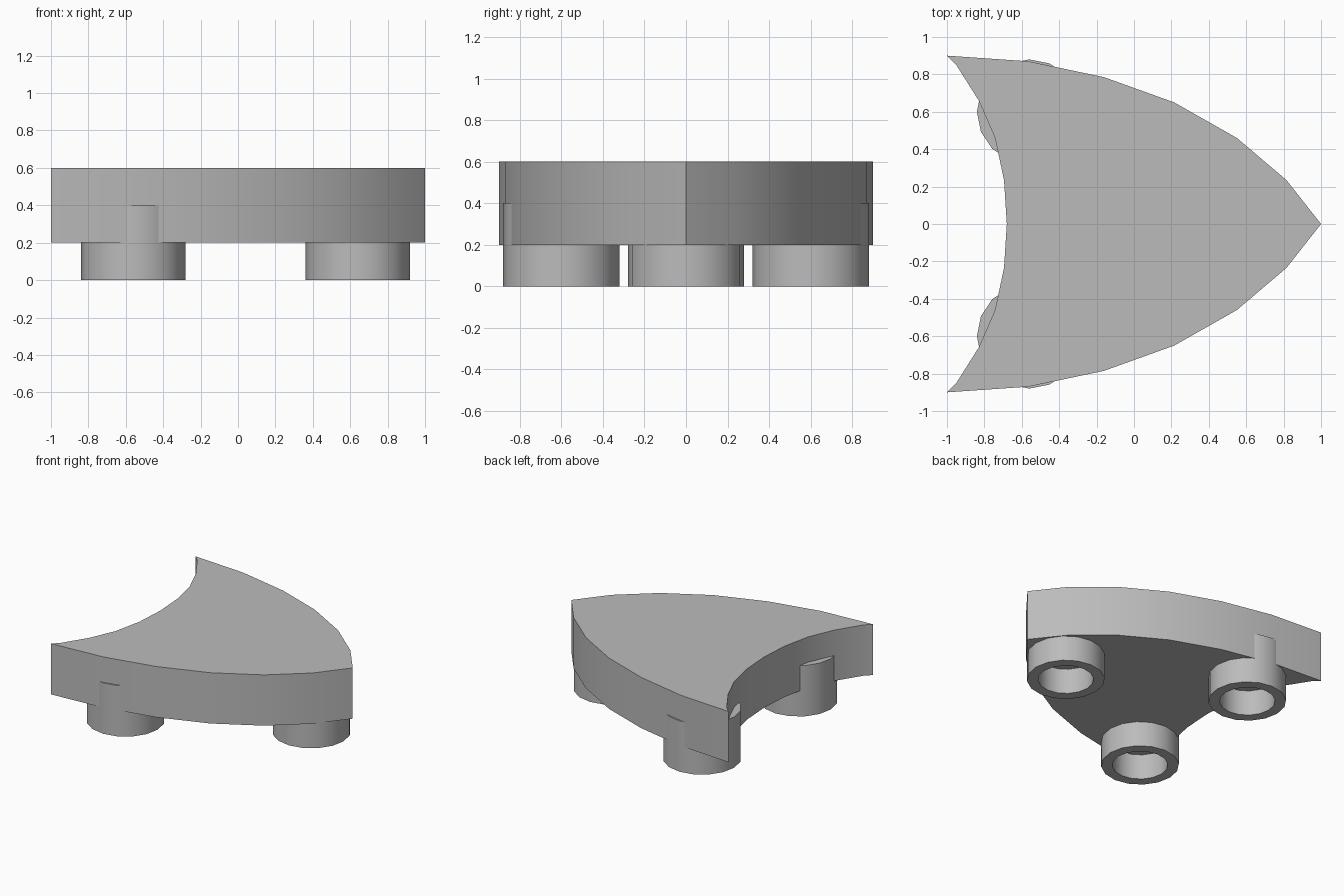
import bpy, bmesh, math

cube = bpy.data.objects.get("Cube")
if cube:
    bpy.data.objects.remove(cube, do_unlink=True)

grey = bpy.data.materials.new("plain grey")
grey.use_nodes = True
color = (0.5, 0.5, 0.5, 1)
grey.diffuse_color = color
grey.node_tree.nodes["Principled BSDF"].inputs["Base Color"].default_value = color


def finish(name, bm):
    bmesh.ops.recalc_face_normals(bm, faces=bm.faces)
    mesh = bpy.data.meshes.new(name)
    bm.to_mesh(mesh)
    bm.free()
    mesh.materials.append(grey)
    obj = bpy.data.objects.new(name, mesh)
    bpy.context.collection.objects.link(obj)
    bpy.ops.object.select_all(action='DESELECT')
    obj.select_set(True)
    bpy.context.view_layer.objects.active = obj
    bpy.ops.object.shade_smooth_by_angle(angle=math.radians(30))
    return obj


def extrude_up(bm, faces, height):
    result = bmesh.ops.extrude_face_region(bm, geom=faces)
    verts = [g for g in result["geom"] if isinstance(g, bmesh.types.BMVert)]
    bmesh.ops.translate(bm, verts=verts, vec=(0, 0, height))


# Pointed plate: half outline from the tip round to the middle of the hollow end
half = [(1, 0), (0.815, 0.235), (0.55, 0.46), (0.215, 0.65), (-0.16, 0.785),
        (-0.565, 0.87), (-1, 0.9), (-0.95, 0.85), (-0.83, 0.66),
        (-0.743, 0.46), (-0.695, 0.235), (-0.68, 0)]
outline = half + [(x, -y) for x, y in reversed(half[1:-1])]
bm = bmesh.new()
base = bm.faces.new([bm.verts.new((x, y, 0.2)) for x, y in outline])
extrude_up(bm, [base], 0.4)
finish("plate", bm)


# Hollow round feet, reaching up into the plate
def foot(name, cx, cy, sides=16):
    bm = bmesh.new()
    rings = []
    for radius in (0.28, 0.2):
        angles = [math.tau * i / sides for i in range(sides)]
        rings.append([bm.verts.new((cx + radius * math.cos(a),
                                    cy + radius * math.sin(a), 0)) for a in angles])
    outer, inner = rings
    faces = []
    for i in range(sides):
        j = (i + 1) % sides
        faces.append(bm.faces.new((outer[i], outer[j], inner[j], inner[i])))
    extrude_up(bm, faces, 0.4)
    finish(name, bm)


foot("tip_foot", 0.64, 0)
foot("back_foot", -0.56, 0.6)
foot("front_foot", -0.56, -0.6)
